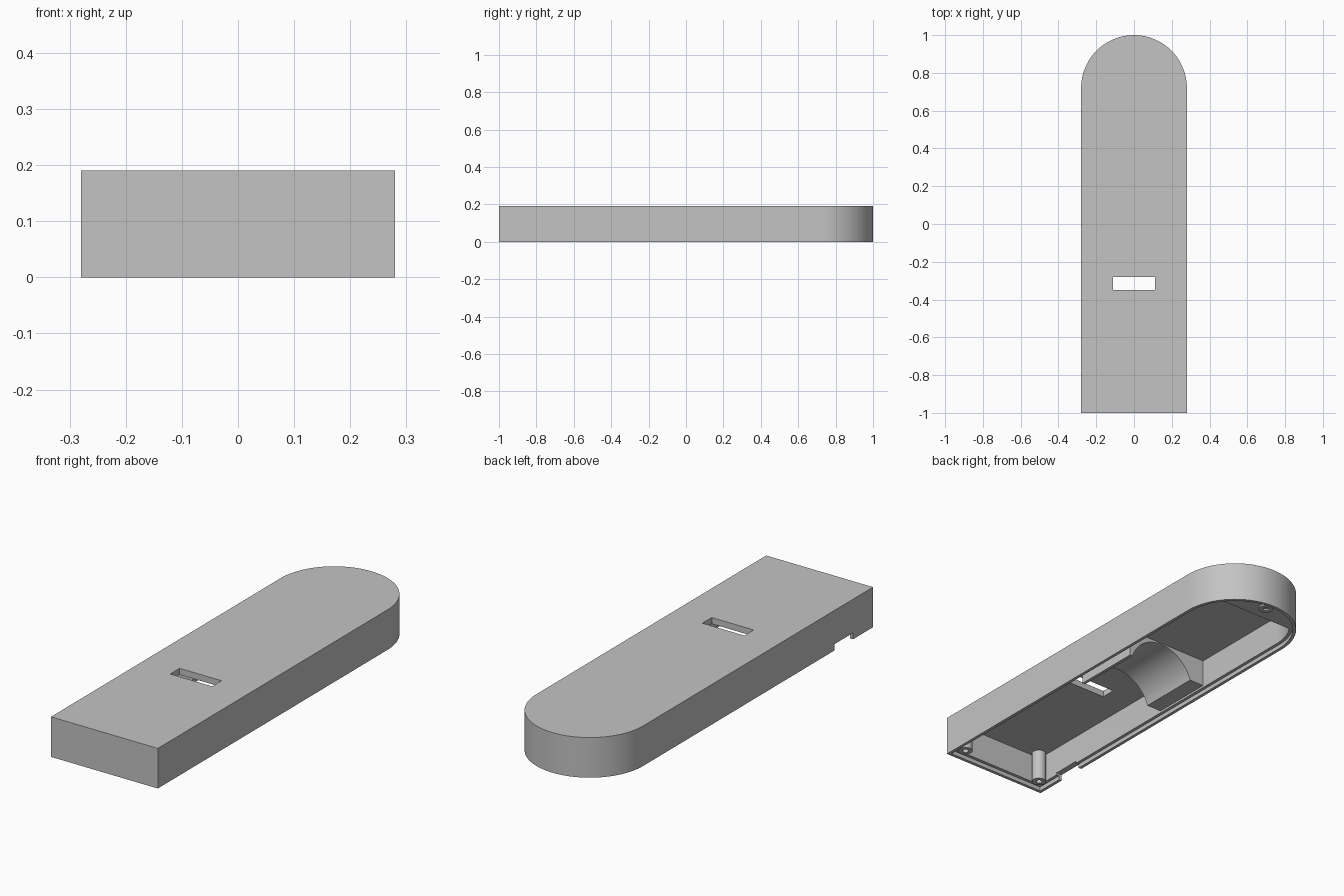
import bpy, bmesh, math

if "Cube" in bpy.data.objects:
    bpy.data.objects.remove(bpy.data.objects["Cube"])

HALF, TOP, CEIL, STEP, WALL = 0.28, 0.19, 0.16, 0.02, 0.03
ARC_Y = 1 - HALF

grey = bpy.data.materials.new("plain grey")
grey.use_nodes = True
grey.diffuse_color = (0.55, 0.55, 0.55, 1)
grey.node_tree.nodes["Principled BSDF"].inputs["Base Color"].default_value = (0.55, 0.55, 0.55, 1)


def loft(name, loops):
    """Join equal-length closed loops and cap both ends."""
    bm = bmesh.new()
    rings = [[bm.verts.new(p) for p in loop] for loop in loops]
    n = len(rings[0])
    for a, b in zip(rings, rings[1:]):
        for i in range(n):
            j = (i + 1) % n
            bm.faces.new((a[i], a[j], b[j], b[i]))
    bm.faces.new(rings[0])
    bm.faces.new(rings[-1])
    bmesh.ops.recalc_face_normals(bm, faces=bm.faces)
    mesh = bpy.data.meshes.new(name)
    bm.to_mesh(mesh)
    bm.free()
    obj = bpy.data.objects.new(name, mesh)
    bpy.context.collection.objects.link(obj)
    mesh.materials.append(grey)
    return obj


def smooth(obj):
    bpy.ops.object.select_all(action='DESELECT')
    obj.select_set(True)
    bpy.context.view_layer.objects.active = obj
    bpy.ops.object.shade_smooth_by_angle(angle=math.radians(30))


def arc(cx, cy, r, start, end, steps):
    angles = [start + (end - start) * i / steps for i in range(steps + 1)]
    return [(cx + r * math.cos(t), cy + r * math.sin(t)) for t in angles]


def outline(inset, z):
    """Square-fronted, round-backed plan shape."""
    r = HALF - inset
    plan = [(-r, -1 + inset), (r, -1 + inset)] + arc(0, ARC_Y, r, 0, math.pi, 48)
    return [(x, y, z) for x, y in plan]


def box(name, x0, x1, y0, y1, z0, z1):
    plan = [(x0, y0), (x1, y0), (x1, y1), (x0, y1)]
    return loft(name, [[(x, y, z) for x, y in plan] for z in (z0, z1)])


def cut(obj, cutter):
    cutter.hide_render = True
    mod = obj.modifiers.new("cut", 'BOOLEAN')
    mod.operation, mod.solver, mod.object = 'DIFFERENCE', 'EXACT', cutter
    bpy.context.view_layer.objects.active = obj
    bpy.ops.object.modifier_apply(modifier=mod.name)
    bpy.data.objects.remove(cutter)


# Hollow case with a stepped rim, open underneath
shell = loft("case_shell", [
    outline(0, TOP), outline(0, 0), outline(WALL / 2, 0),
    outline(WALL / 2, STEP), outline(WALL, STEP), outline(WALL, CEIL)])
cut(shell, box("slot_cutter", -0.11, 0.11, -0.35, -0.28, 0.1, 0.25))
cut(shell, box("notch_cutter", -0.3, -0.24, -0.85, -0.71, -0.05, 0.03))
smooth(shell)

# Cradle block with a round trough along y
edge, base, centre_z = 0.172, 0.03, -0.026
radius = math.hypot(edge, base - centre_z)
tilt = math.atan2(base - centre_z, edge)
section = [(-0.26, base)] + arc(0, centre_z, radius, math.pi - tilt, tilt, 32)
section += [(0.187, base), (0.187, CEIL + 0.01), (-0.26, CEIL + 0.01)]
smooth(loft("cradle_block", [[(x, y, z) for x, z in section] for y in (-0.11, 0.195)]))
box("cradle_side_plate", edge, 0.187, -0.145, -0.11, base, CEIL + 0.01)

# Solid block filling the rounded end
r, y_front = HALF - 0.02, 0.86
start = math.asin((y_front - ARC_Y) / r)
plan = arc(0, ARC_Y, r, start, math.pi - start, 32)
smooth(loft("rear_block", [[(x, y, z) for x, y in plan] for z in (STEP, CEIL + 0.01)]))


# Screw posts with blind holes
def post(name, x, y):
    rings = [(0.033, CEIL + 0.01), (0.033, 0.012), (0.014, 0.012), (0.014, 0.1)]
    smooth(loft(name, [[(px, py, z) for px, py in arc(x, y, rad, 0, math.tau, 24)[:-1]]
                       for rad, z in rings]))


post("front_left_post", 0.22, -0.94)
post("front_right_post", -0.22, -0.94)
post("rear_post", 0, 0.94)
